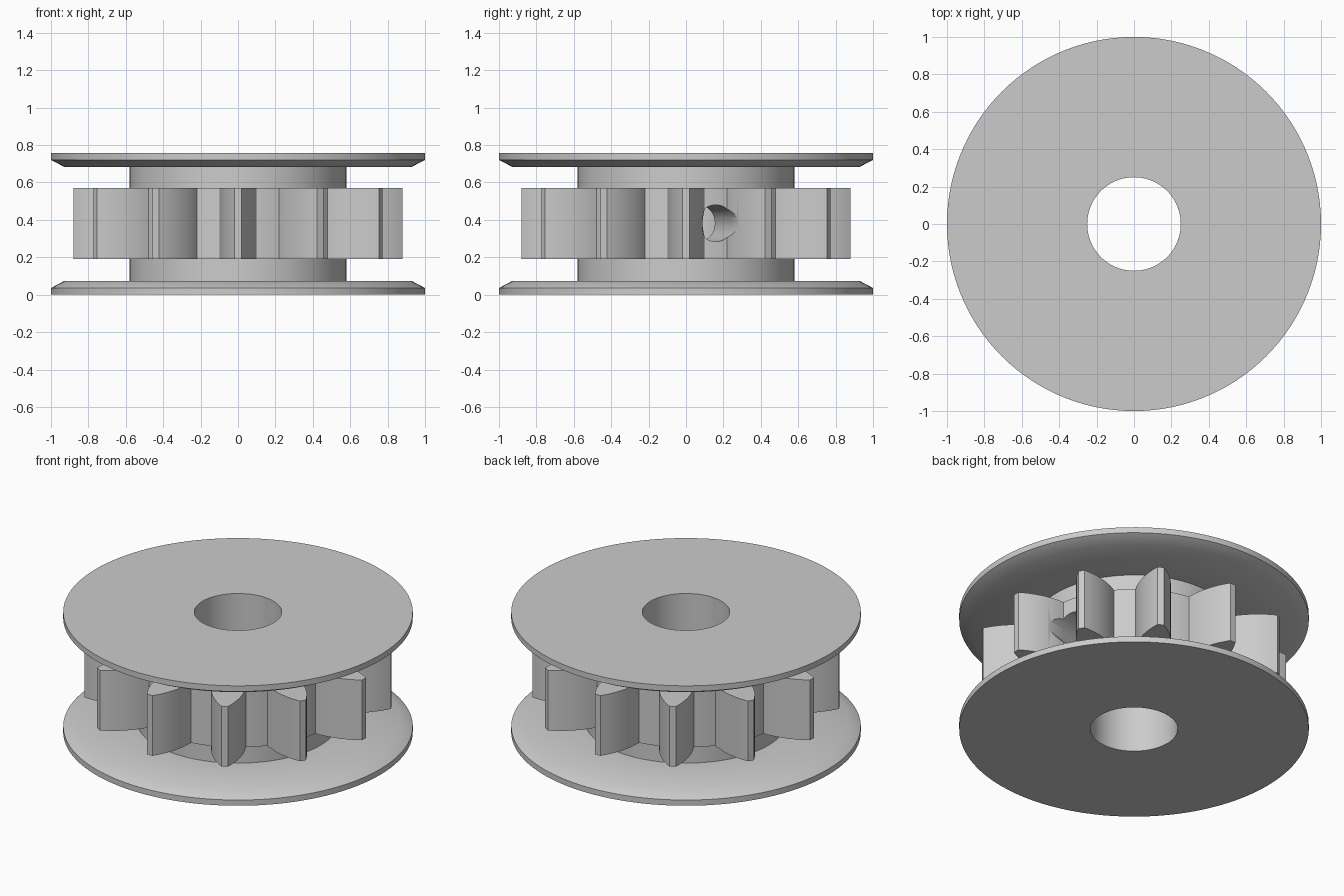
import bpy
import bmesh
from math import sin, cos, pi, radians
from mathutils import Matrix, Vector

cube = bpy.data.objects.get("Cube")
if cube:
    bpy.data.objects.remove(cube, do_unlink=True)

HEIGHT = 0.757
TEETH = 12
PITCH = 2 * pi / TEETH

# Single plain grey
grey = bpy.data.materials.new("grey_metal")
grey.use_nodes = True
colour = (0.6, 0.6, 0.6, 1)
grey.diffuse_color = colour
grey.node_tree.nodes["Principled BSDF"].inputs["Base Color"].default_value = colour


def make_object(name, bm):
    bmesh.ops.recalc_face_normals(bm, faces=bm.faces)
    mesh = bpy.data.meshes.new(name)
    bm.to_mesh(mesh)
    bm.free()
    mesh.materials.append(grey)
    obj = bpy.data.objects.new(name, mesh)
    bpy.context.collection.objects.link(obj)
    return obj


def bridge_rings(bm, rings):
    """Join closed rings of points into a closed tube."""
    loops = [[bm.verts.new(p) for p in ring] for ring in rings]
    for a, b in zip(loops, loops[1:] + loops[:1]):
        for i in range(len(a)):
            j = (i + 1) % len(a)
            bm.faces.new((a[i], a[j], b[j], b[i]))


def lathe(name, profile, segments=120):
    bm = bmesh.new()
    angles = [2 * pi * i / segments for i in range(segments)]
    bridge_rings(bm, [[(r * cos(t), r * sin(t), z) for t in angles]
                      for r, z in profile])
    return make_object(name, bm)


# Hub, bore and both flanges: lower half profile, mirrored upwards
lower = [(0.25, 0), (1, 0), (1, 0.036), (0.93, 0.073), (0.58, 0.073)]
upper = [(r, HEIGHT - z) for r, z in reversed(lower)]
hub = lathe("flanged_hub", lower + upper)


# Toothed ring: convex flanks narrowing to a flat tip
def tooth_outline():
    base_w, tip_w, base_r, tip_r = 0.099, 0.019, 0.609, 0.88
    dx, dy = base_w - tip_w, tip_r - base_r
    bend = (dx * dx + dy * dy) / (2 * dx)
    steps = 10
    flank = []
    for i in range(steps + 1):
        y = dy * i / steps
        flank.append((base_r + y, base_w - bend + (bend * bend - y * y) ** 0.5))
    return [(x, -w) for x, w in flank] + [(x, w) for x, w in reversed(flank)]


def root_points():
    return [(0.617 * cos(t), 0.617 * sin(t))
            for t in (PITCH / 2 + radians(d) for d in (-3, 0, 3))]


outline = []
for k in range(TEETH):
    turn = Matrix.Rotation(k * PITCH, 2)
    outline += [turn @ Vector(p) for p in tooth_outline() + root_points()]

inner = [p.normalized() * 0.57 for p in outline]
bm = bmesh.new()
low, high = 0.19, 0.57
bridge_rings(bm, [[(p.x, p.y, z) for p in ring]
                  for ring, z in ((inner, low), (outline, low),
                                  (outline, high), (inner, high))])
gear = make_object("toothed_ring", bm)

# Set screw hole, drilled from a tooth gap into the bore
bm = bmesh.new()
bmesh.ops.create_cone(bm, cap_ends=True, segments=48, radius1=0.098,
                      radius2=0.098, depth=0.9)
place = (Matrix.Rotation(PITCH / 2, 4, "Z")
         @ Matrix.Translation((0.55, 0, 0.382))
         @ Matrix.Rotation(pi / 2, 4, "Y"))
bmesh.ops.transform(bm, matrix=place, verts=bm.verts)
cutter = make_object("screw_hole_cutter", bm)
cutter.hide_render = True

for obj in (hub, gear):
    bpy.ops.object.select_all(action="DESELECT")
    obj.select_set(True)
    bpy.context.view_layer.objects.active = obj
    cut = obj.modifiers.new("screw_hole", "BOOLEAN")
    cut.operation = "DIFFERENCE"
    cut.solver = "EXACT"
    cut.object = cutter
    bpy.ops.object.modifier_apply(modifier=cut.name)
    bpy.ops.object.shade_smooth_by_angle(angle=radians(30))

bpy.data.objects.remove(cutter, do_unlink=True)
